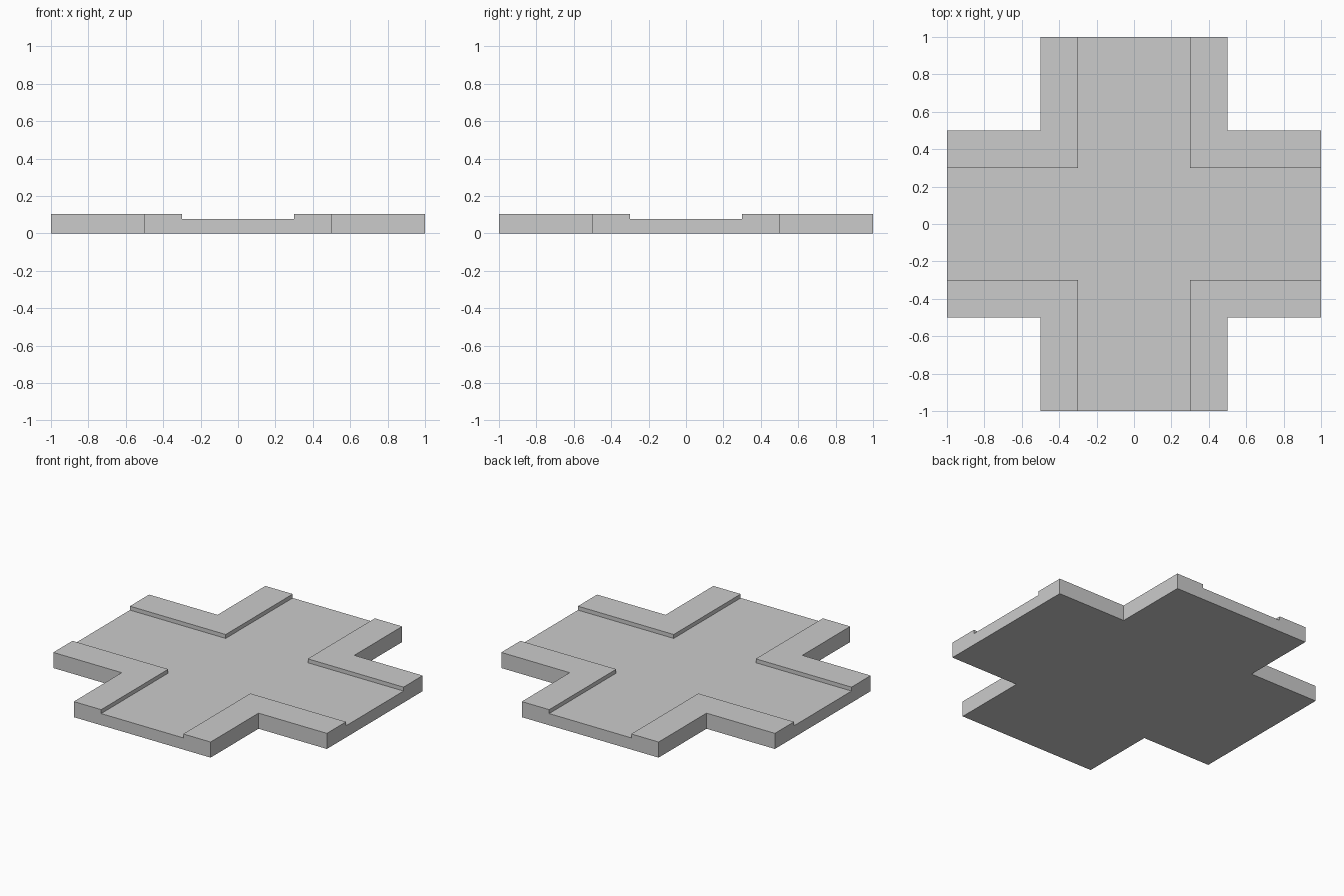
import bpy, bmesh

if "Cube" in bpy.data.objects:
    bpy.data.objects.remove(bpy.data.objects["Cube"])

KERB_TOP = 0.103
ROAD_TOP = 0.077


def cross_prism(name, half_width, reach, z0, z1):
    """Plus-shaped slab: one quarter outline turned four times, then extruded."""
    w, r = half_width, reach
    quarter = [(r, -w), (r, w), (w, w)]
    outline = []
    for _ in range(4):
        outline += quarter
        quarter = [(-y, x) for x, y in quarter]
    bm = bmesh.new()
    face = bm.faces.new([bm.verts.new((x, y, z0)) for x, y in outline])
    ext = bmesh.ops.extrude_face_region(bm, geom=[face], use_keep_orig=True)
    top = [v for v in ext["geom"] if isinstance(v, bmesh.types.BMVert)]
    bmesh.ops.translate(bm, verts=top, vec=(0, 0, z1 - z0))
    bmesh.ops.recalc_face_normals(bm, faces=bm.faces)
    mesh = bpy.data.meshes.new(name)
    bm.to_mesh(mesh)
    bm.free()
    obj = bpy.data.objects.new(name, mesh)
    bpy.context.collection.objects.link(obj)
    return obj


# Crossroads slab at pavement height
crossroads = cross_prism("crossroads_tile", 0.5, 1.0, 0.0, KERB_TOP)

# Sunken roadway, cut along both directions
cutter = cross_prism("roadway_cutter", 0.3, 1.2, ROAD_TOP, 0.3)
cutter.hide_render = True
cut = crossroads.modifiers.new("roadway", 'BOOLEAN')
cut.operation = 'DIFFERENCE'
cut.solver = 'EXACT'
cut.object = cutter

# Bake the cut and discard the helper
bpy.context.view_layer.objects.active = crossroads
crossroads.select_set(True)
bpy.ops.object.modifier_apply(modifier=cut.name)
bpy.data.objects.remove(cutter)
